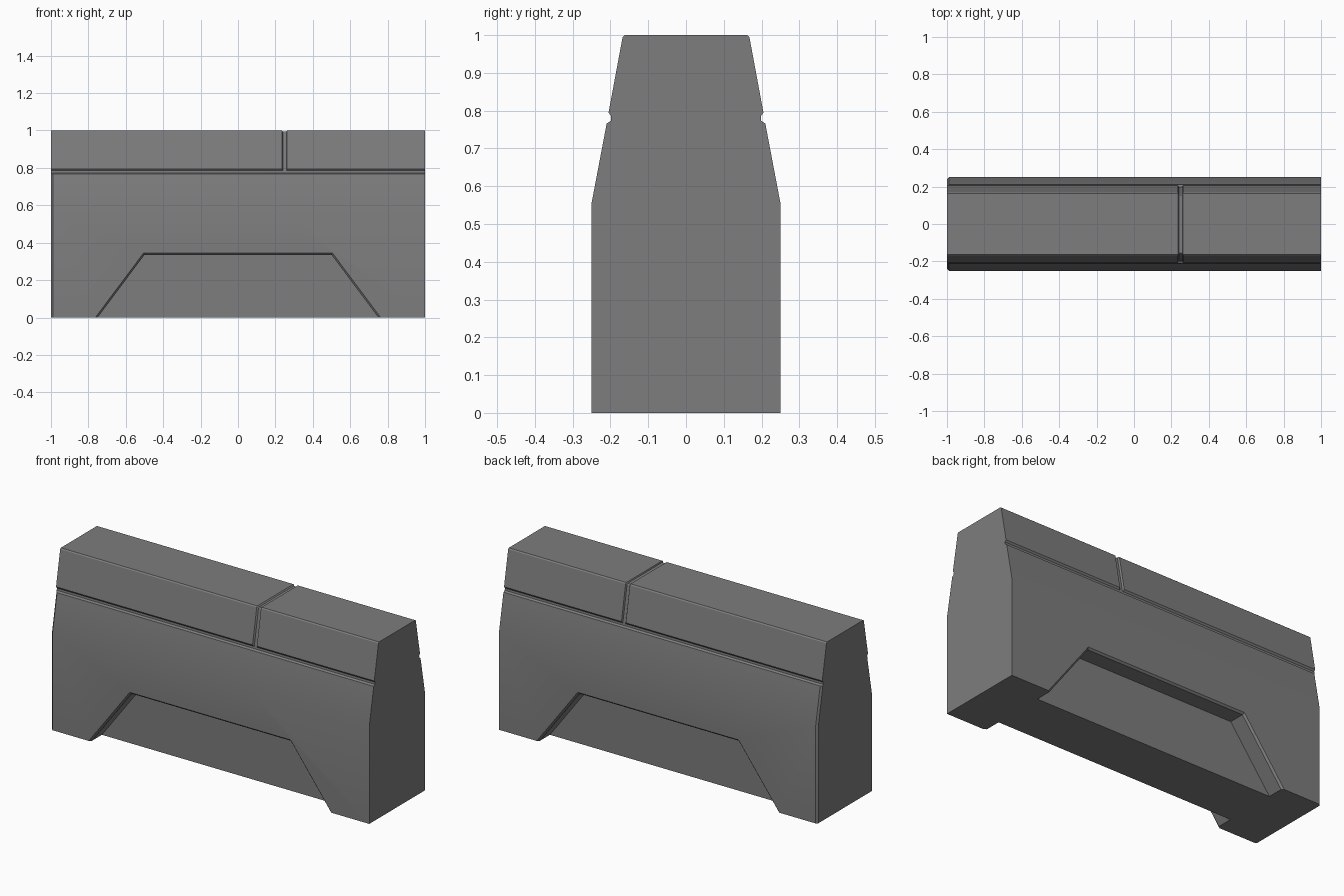
import bpy, bmesh, math

if "Cube" in bpy.data.objects:
    bpy.data.objects.remove(bpy.data.objects["Cube"])


def loft(name, rings):
    """Skin a list of equal-length closed rings and cap both ends."""
    bm = bmesh.new()
    vs = [[bm.verts.new(p) for p in r] for r in rings]
    n = len(rings[0])
    for a, b in zip(vs, vs[1:]):
        for i in range(n):
            j = (i + 1) % n
            bm.faces.new((a[i], a[j], b[j], b[i]))
    bm.faces.new(vs[0])
    bm.faces.new(vs[-1][::-1])
    bmesh.ops.recalc_face_normals(bm, faces=bm.faces[:])
    me = bpy.data.meshes.new(name)
    bm.to_mesh(me)
    bm.free()
    ob = bpy.data.objects.new(name, me)
    bpy.context.collection.objects.link(ob)
    return ob


# Half cross-section (y, z): lower body, long groove, upper block
LOWER = [(0.25, 0), (0.25, 0.555), (0.21, 0.766)]
GROOVE = [(0.199, 0.773), (0.198, 0.785)]
UPPER = [(0.205, 0.795), (0.168, 0.994), (0.162, 1.0)]
SLOT = [(0.1965, 0.795), (0.160, 0.990), (0.156, 0.994)]


def section(x, upper=UPPER, inset=0):
    half = [(y - inset, z) for y, z in LOWER] + GROOVE + upper
    return [(x, y, z) for y, z in half] + [(x, -y, z) for y, z in reversed(half)]


# Barrier body: chamfered left end, narrow slot round the upper block
body = loft("barrier_body", [
    section(-1, inset=0.01), section(-0.99),
    section(0.235), section(0.241, SLOT),
    section(0.258, SLOT), section(0.262), section(1)])

# Dark grey finish
grey = bpy.data.materials.new("dark_grey")
grey.diffuse_color = (0.205, 0.205, 0.205, 1)
grey.use_nodes = True
grey.node_tree.nodes["Principled BSDF"].inputs["Base Color"].default_value = grey.diffuse_color
body.data.materials.append(grey)


def trapezoid(y, off):
    """Recess outline grown by off, running below the base."""
    top, bottom = 0.5 + 0.5 * off, 0.825 + 1.25 * off
    z = 0.335 + off
    return [(-bottom, y, -0.1), (bottom, y, -0.1), (top, y, z), (-top, y, z)]


# Trapezoid recess with a chamfered rim, on front and back
for side in (-1, 1):
    cutter = loft("recess_cutter", [
        trapezoid(side * 0.27, 0.03), trapezoid(side * 0.24, 0),
        trapezoid(side * 0.15, 0)])
    cutter.hide_render = True
    cutter.data.materials.append(grey)
    mod = body.modifiers.new("recess", 'BOOLEAN')
    mod.operation = 'DIFFERENCE'
    mod.solver = 'EXACT'
    mod.object = cutter
    bpy.context.view_layer.objects.active = body
    body.select_set(True)
    bpy.ops.object.modifier_apply(modifier=mod.name)
    bpy.data.objects.remove(cutter)

# Smooth the bends and small chamfers, keep the hard edges crisp
bpy.context.view_layer.objects.active = body
body.select_set(True)
bpy.ops.object.shade_smooth_by_angle(angle=math.radians(30))
